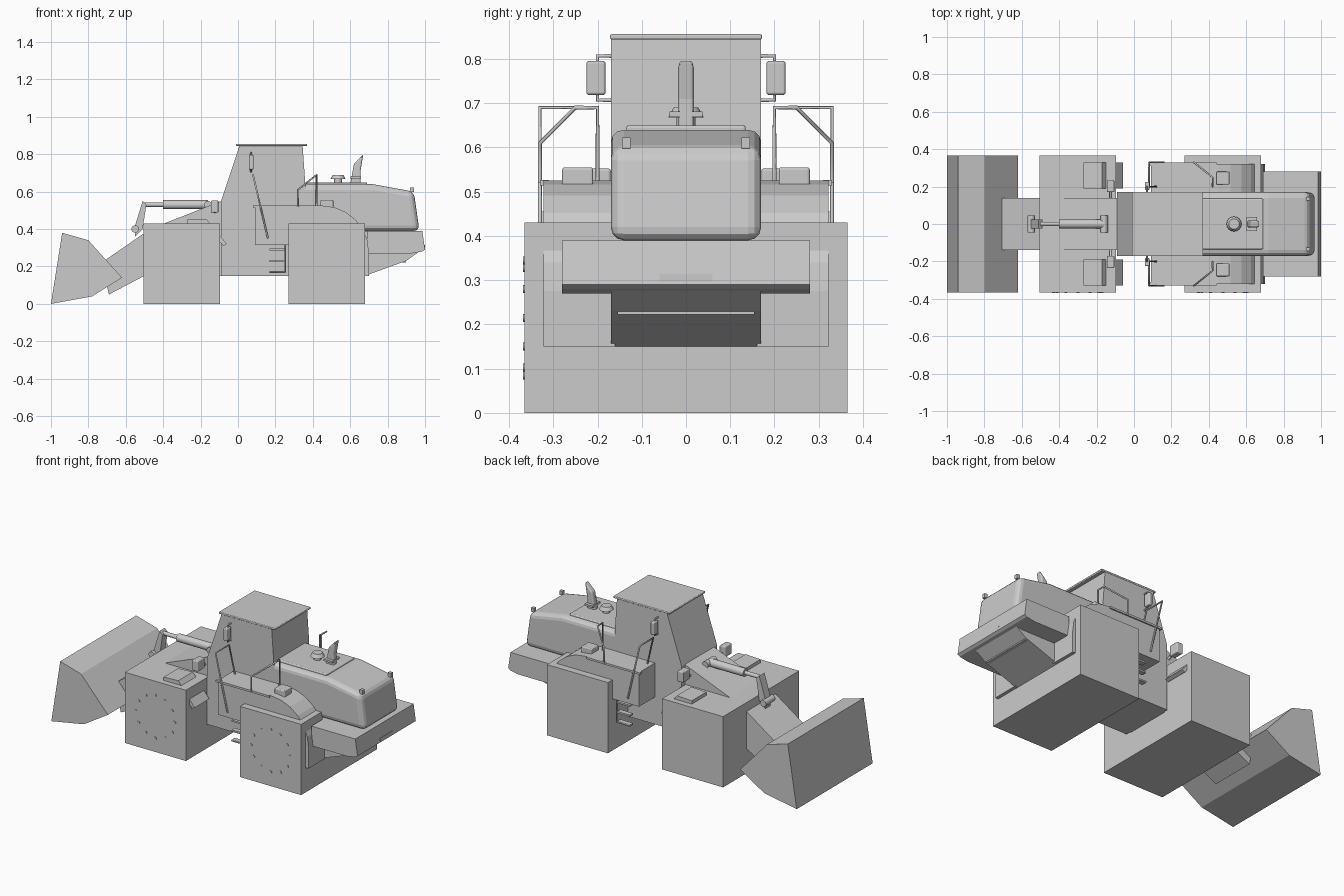
import bpy, bmesh, math
from mathutils import Vector

default = bpy.data.objects.get("Cube")
if default:
    bpy.data.objects.remove(default)

GREY = (0.6, 0.6, 0.6, 1)
paint = bpy.data.materials.new("plain_grey")
paint.use_nodes = True
paint.diffuse_color = GREY
paint.node_tree.nodes["Principled BSDF"].inputs["Base Color"].default_value = GREY

# Main dimensions shared by the parts
body_half = 0.17
wheel_half = 0.365
wheel_height = 0.43
wheel_centre = {"front": -0.3, "rear": 0.475}
belly = 0.15
deck = 0.52
hood_top = 0.64
tail_top = 0.39
tail_bottom = 0.28
cab_front = -0.09
cab_rear = 0.36
cab_top = 0.85
rail_top = 0.69
rail_side = 0.33


def finish(name, bm, bevel=0):
    bmesh.ops.recalc_face_normals(bm, faces=bm.faces)
    mesh = bpy.data.meshes.new(name)
    bm.to_mesh(mesh)
    bm.free()
    mesh.materials.append(paint)
    ob = bpy.data.objects.new(name, mesh)
    bpy.context.collection.objects.link(ob)
    if bevel:
        modifier = ob.modifiers.new("soft_edges", 'BEVEL')
        modifier.width = bevel
        modifier.segments = 3
        modifier.limit_method = 'ANGLE'


def prism(name, profile, inner, outer, bevel=0):
    """Side profile in x and z, extruded along y from inner to outer."""
    bm = bmesh.new()
    face = bm.faces.new([bm.verts.new((x, inner, z)) for x, z in profile])
    result = bmesh.ops.extrude_face_region(bm, geom=[face])
    moved = [v for v in result["geom"] if isinstance(v, bmesh.types.BMVert)]
    bmesh.ops.translate(bm, verts=moved, vec=(0, outer - inner, 0))
    finish(name, bm, bevel)


def slab(name, profile, half, bevel=0):
    """Profile extruded to the same distance on both sides of the middle."""
    prism(name, profile, -half, half, bevel)


def rectangle(centre_x, centre_z, length, height):
    left, right = centre_x - length / 2, centre_x + length / 2
    low, high = centre_z - height / 2, centre_z + height / 2
    return [(left, low), (right, low), (right, high), (left, high)]


def arc(centre_x, centre_z, radius, start, end, steps):
    """Points on a circle, from the start to the end angle in degrees."""
    angles = [math.radians(start + (end - start) * i / steps) for i in range(steps + 1)]
    return [(centre_x + radius * math.cos(a), centre_z + radius * math.sin(a))
            for a in angles]


def rod(name, start, end, radius, end_radius=None, sides=16):
    start, end = Vector(start), Vector(end)
    axis = end - start
    bm = bmesh.new()
    bmesh.ops.create_cone(bm, cap_ends=True, segments=sides, radius1=radius,
                          radius2=end_radius or radius, depth=axis.length)
    bm.transform(axis.to_track_quat('Z', 'Y').to_matrix().to_4x4())
    bmesh.ops.translate(bm, verts=bm.verts, vec=(start + end) / 2)
    for face in bm.faces:
        face.smooth = len(face.verts) == 4
    finish(name, bm)


def rail(name, points, radius=0.005):
    curve = bpy.data.curves.new(name, 'CURVE')
    curve.dimensions = '3D'
    curve.bevel_depth = radius
    curve.bevel_resolution = 1
    curve.use_fill_caps = True
    line = curve.splines.new('POLY')
    line.points.add(len(points) - 1)
    for point, position in zip(line.points, points):
        point.co = (*position, 1)
    curve.materials.append(paint)
    bpy.context.collection.objects.link(bpy.data.objects.new(name, curve))


# Wheel blocks with a ring of hub bolts
for axle, centre in wheel_centre.items():
    slab(axle + "_wheel_block",
         rectangle(centre, wheel_height / 2, 0.41, wheel_height), wheel_half)
    for x, z in arc(centre, wheel_height / 2, 0.13, 0, 330, 11):
        rod(axle + "_hub_bolt", (x, -wheel_half, z), (x, -wheel_half - 0.003, z),
            0.009, sides=6)

# Bucket
slab("bucket", [(-1, 0), (-0.78, 0.04), (-0.62, 0.14), (-0.8, 0.34), (-0.94, 0.38)],
     wheel_half)

# Front frame and lift arm
slab("front_frame", [(cab_front, 0.55), (-0.47, 0.4), (-0.73, 0.22), (-0.69, 0.05),
                     (-0.5, belly), (cab_front, belly)], 0.14)

# Tilt linkage
ram_height = 0.53
crank_foot, crank_head, ram_end = -0.55, -0.51, -0.16
slab("bell_crank", [(crank_foot, 0.36), (crank_foot, 0.42), (crank_head, 0.55),
                    (crank_head + 0.02, ram_height), (crank_head, 0.4)], 0.025)
rod("tilt_ram_rod", (crank_head, 0, ram_height), (ram_end, 0, ram_height), 0.012)
rod("tilt_ram_barrel", (-0.4, 0, ram_height), (ram_end, 0, ram_height), 0.024)
for pin, x, z in (("crank", crank_foot, 0.4), ("ram", ram_end, ram_height)):
    rod(pin + "_pin", (x, -0.045, z), (x, 0.045, z), 0.02)

# Cab, roof and rear chassis
slab("cab", [(0.01, cab_top), (cab_front, 0.55), (cab_front, belly),
             (cab_rear, belly), (cab_rear, hood_top), (cab_rear - 0.015, cab_top)],
     body_half)
slab("roof", rectangle(cab_rear / 2, cab_top, 0.38, 0.012), body_half + 0.002, 0.004)
slab("rear_chassis", [(cab_front, belly), (0.68, belly), (0.9, 0.23),
                      (0.97, tail_bottom), (0.97, tail_top), (cab_front, tail_top)],
     body_half)
slab("tow_lip", rectangle(0.88, 0.23, 0.035, 0.016), 0.155)

# Engine hood and its cap
slab("hood", [(0.32, tail_top), (0.97, tail_top), (0.94, 0.6), (0.72, hood_top),
              (0.32, hood_top)], body_half, 0.03)
slab("hood_cap", rectangle(0.51, hood_top, cab_rear, 0.02), 0.135, 0.006)

# Exhaust and air intake
slab("exhaust", [(0.6, hood_top), (0.655, hood_top), (0.655, 0.71), (0.67, 0.8),
                 (0.62, 0.75)], 0.018, 0.008)
slab("exhaust_clamp", rectangle(0.63, 0.675, 0.055, 0.012), 0.037)
intake, intake_rim = 0.535, hood_top + 0.028
rod("intake_neck", (intake, 0, hood_top), (intake, 0, intake_rim), 0.022)
rod("intake_cap", (intake, 0, intake_rim), (intake, 0, rail_top), 0.04, 0.028)

# Counterweight and rear plate
slab("counterweight", [(rail_top, tail_top), (0.985, tail_top), (1, 0.29),
                       (0.985, tail_bottom), (0.93, 0.27), (rail_top, 0.27)],
     tail_bottom)
slab("rear_plate", rectangle(0.995, 0.305, 0.008, 0.018), 0.06)

# Parts repeated on both sides
for side, s in (("left", 1), ("right", -1)):
    # Deck running back into a rounded rear fender
    rear_arch = arc(0.45, 0.275, 0.25, 90, 0, 6)
    prism(side + "_rear_fender",
          [(cab_rear / 4, deck + 0.003), *rear_arch, (0.7, belly), (0.66, belly),
           (0.62, 0.315), (cab_rear / 4, 0.315)], s * 0.16, s * 0.322)
    prism(side + "_deck_edge", rectangle(0.26, deck, cab_rear, 0.012),
          s * 0.31, s * rail_side)
    prism(side + "_fender_box", rectangle(wheel_centre["rear"], deck + 0.01, 0.07, 0.05),
          s * 0.21, s * 0.28, 0.006)

    # Curved front mudguard
    guard = [(-0.17, 0.26), cab_front, 0.2]
    prism(side + "_front_mudguard",
          [(-0.27, 0.425), (-0.27, 0.45), (-0.17, 0.455), (-0.06, 0.32),
           (-0.08, 0.31), (-0.17, 0.425)], s * 0.19, s * rail_side)

    # Front lamp on its bracket
    lamp_x, lamp_z = -0.125, deck
    rail(side + "_lamp_bracket", [(lamp_x, s * 0.13, lamp_z - 0.03),
                                  (lamp_x, s * 0.2, lamp_z)], 0.008)
    prism(side + "_front_lamp", rectangle(lamp_x, lamp_z, 0.04, 0.065),
          s * body_half, s * 0.235, 0.006)

    # Cab mirror
    mirror_x, mirror_z = 0.07, 0.757
    prism(side + "_mirror", rectangle(mirror_x, mirror_z, 0.025, 0.077),
          s * 0.182, s * 0.225, 0.006)
    rail(side + "_mirror_bracket",
         [(mirror_x, s * y, mirror_z + drop)
          for y, drop in ((body_half, 0.05), (0.2, 0.05), (0.2, -0.05), (body_half, -0.05))])

    # Handrails
    outside, inside = s * rail_side, s * 0.2
    rail(side + "_front_rail", [(0.16, outside, 0.35), (0.08, outside, rail_top),
                                (0.08, inside, rail_top), (0.12, inside, deck)])
    rear_front, rear_back = 0.32, 0.42
    rail(side + "_rear_rail", [(rear_front, outside, deck), (rear_front, outside, 0.61),
                               (rear_back, inside * 1.25, rail_top),
                               (rear_back, inside, rail_top), (rear_back, inside, deck)])

    # Boarding ladder and tail lamp
    ladder_y = s * 0.3
    rail(side + "_ladder_frame", [(x, ladder_y, z) for x, z in
                                  reversed(rectangle(0.21, 0.245, 0.085, belly))])
    for step in range(3):
        prism(side + "_ladder_step", rectangle(0.21, body_half + step * 0.06, 0.085, 0.01),
              s * 0.27, ladder_y)
    prism(side + "_tail_lamp", rectangle(0.93, 0.61, 0.02, 0.025), s * 0.125, s * 0.145)
